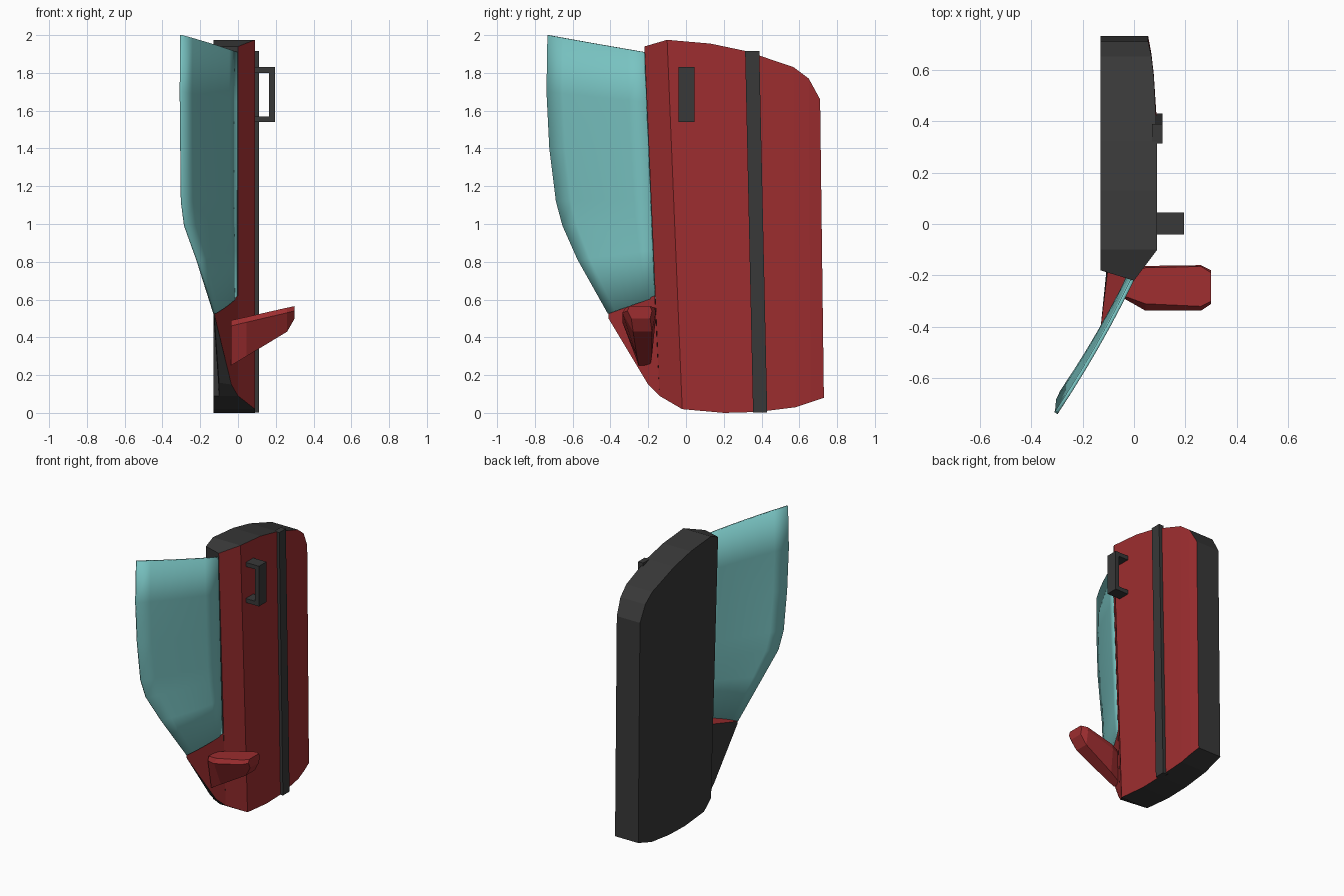
import bpy
import bmesh
from mathutils import Vector

cube = bpy.data.objects.get("Cube")
if cube:
    bpy.data.objects.remove(cube, do_unlink=True)


def material(name, rgb):
    m = bpy.data.materials.new(name)
    m.use_nodes = True
    m.diffuse_color = (*rgb, 1)
    m.node_tree.nodes["Principled BSDF"].inputs["Base Color"].default_value = (*rgb, 1)
    return m


RED = material("red paint", (0.34, 0.027, 0.029))
DARK = material("dark trim", (0.04, 0.04, 0.04))
TEAL = material("teal glass", (0.19, 0.55, 0.54))


def finish(name, bm, mats, rule=None):
    """Turn a bmesh into an object; rule picks the material of each face."""
    bmesh.ops.recalc_face_normals(bm, faces=bm.faces)
    bm.normal_update()
    if rule:
        for f in bm.faces:
            f.material_index = rule(f)
    mesh = bpy.data.meshes.new(name)
    bm.to_mesh(mesh)
    bm.free()
    for m in mats:
        mesh.materials.append(m)
    ob = bpy.data.objects.new(name, mesh)
    bpy.context.collection.objects.link(ob)
    return ob


def loft(rings):
    """Closed, capped skin through rings with equal point counts."""
    bm = bmesh.new()
    vs = [[bm.verts.new(p) for p in r] for r in rings]
    n = len(vs[0])
    for a, b in zip(vs, vs[1:]):
        for i in range(n):
            j = (i + 1) % n
            bm.faces.new((a[i], a[j], b[j], b[i]))
    bm.faces.new(vs[0])
    bm.faces.new(vs[-1])
    return bm


# Door panel: stations from front to rear (top y, top z, bottom y, bottom z, outer x)
stations = [
    (-0.22, 1.94, -0.14, 0.09, 0.0),
    (-0.10, 1.975, -0.02, 0.02, 0.09),
    (0.13, 1.955, 0.20, 0.0, 0.09),
    (0.32, 1.915, 0.38, 0.005, 0.09),
    (0.57, 1.83, 0.58, 0.03, 0.077),
    (0.65, 1.77, 0.66, 0.057, 0.068),
    (0.71, 1.66, 0.73, 0.08, 0.055),
]
INNER = -0.13
rings = []
for k, (ty, tz, by, bz, x) in enumerate(stations):
    d = 0.04 if k == 0 else 0
    rings.append([(x, ty, tz), (x, by, bz), (INNER, by + d, bz), (INNER, ty + d, tz)])
finish("door_panel", loft(rings), [RED, DARK], lambda f: 0 if f.normal.x > 0.5 else 1)

# Upright trim strip, leaning with the door
finish("trim_strip", loft([
    [(x, y, z) for x, y in ((0.07, y0), (0.11, y0), (0.11, y0 + 0.075), (0.07, y0 + 0.075))]
    for y0, z in ((0.355, 0.003), (0.313, 1.915))]), [DARK])

# Grab handle: C-shaped profile given depth along y
profile = [(0.085, 1.54), (0.195, 1.54), (0.195, 1.83), (0.085, 1.83),
           (0.085, 1.80), (0.165, 1.80), (0.165, 1.57), (0.085, 1.57)]
finish("grab_handle", loft([[(x, y, z) for x, z in profile] for y in (-0.04, 0.045)]), [DARK])

# Corner bracket under the glass: red outside and top, dark inside
outer = [Vector(p) for p in ((0.0, -0.165, 0.62), (-0.125, -0.41, 0.53), (-0.12, -0.41, 0.50),
                             (-0.035, -0.20, 0.15), (0.0, -0.14, 0.09))]
inner = [Vector(p) for p in ((-0.10, -0.16, 0.59), (-0.13, -0.405, 0.525), (-0.125, -0.405, 0.50),
                             (-0.10, -0.18, 0.16), (-0.10, -0.11, 0.09))]
finish("corner_bracket", loft([outer, inner]), [RED, DARK],
       lambda f: 0 if f.normal.x > 0.3 or f.normal.z > 0.5 else 1)

# Mirror housing: sections from the root to the tip, in (y, z)
sections = {
    -0.038: [(-0.29, 0.46), (-0.28, 0.49), (-0.20, 0.49), (-0.19, 0.46), (-0.19, 0.25), (-0.25, 0.25)],
    0.045: [(-0.337, 0.48), (-0.31, 0.508), (-0.17, 0.508), (-0.163, 0.47), (-0.18, 0.30), (-0.26, 0.30)],
    0.26: [(-0.337, 0.53), (-0.32, 0.557), (-0.165, 0.557), (-0.16, 0.53), (-0.18, 0.43), (-0.28, 0.43)],
    0.30: [(-0.31, 0.54), (-0.30, 0.565), (-0.19, 0.565), (-0.18, 0.54), (-0.19, 0.50), (-0.29, 0.50)],
}
finish("mirror_housing", loft([[(x, y, z) for y, z in s] for x, s in sections.items()]), [RED])

# Quarter glass: curved outer edge (x, y, z) joined to a straight inner edge
edge = [(-0.30, -0.73, 2.0), (-0.303, -0.735, 1.70), (-0.30, -0.72, 1.40), (-0.297, -0.685, 1.12),
        (-0.28, -0.65, 0.99), (-0.215, -0.57, 0.81), (-0.125, -0.41, 0.525)]
top, bottom = Vector((-0.008, -0.22, 1.91)), Vector((-0.012, -0.165, 0.61))
COLS = 6
bm = bmesh.new()
grid = []
for p in edge:
    t = (edge[0][2] - p[2]) / (edge[0][2] - edge[-1][2])
    a, b = top.lerp(bottom, t), Vector(p)
    row = []
    for c in range(COLS + 1):
        s = c / COLS
        bulge = Vector((0.86, -0.5, 0)) * 0.04 * s * (1 - s)
        row.append(bm.verts.new(a.lerp(b, s) + bulge))
    grid.append(row)
for r, q in zip(grid, grid[1:]):
    for c in range(COLS):
        bm.faces.new((r[c], r[c + 1], q[c + 1], q[c]))
glass = finish("quarter_glass", bm, [TEAL])
solid = glass.modifiers.new("thickness", "SOLIDIFY")
solid.thickness = 0.014
solid.offset = 0
bpy.ops.object.select_all(action="DESELECT")
glass.select_set(True)
bpy.context.view_layer.objects.active = glass
bpy.ops.object.shade_smooth_by_angle()
